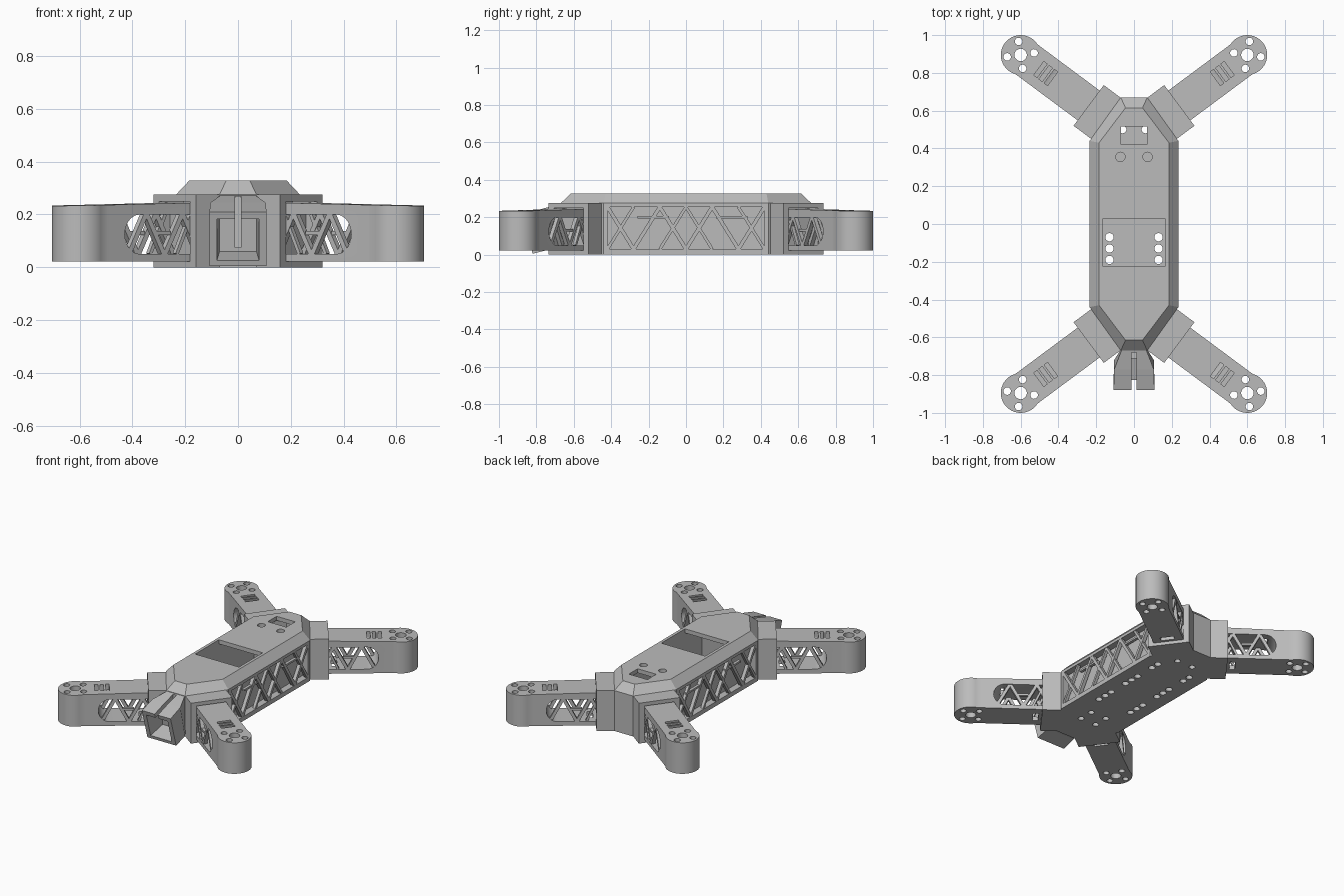
import bpy, bmesh
from math import sin, cos, pi, radians
from mathutils import Matrix, Vector

if "Cube" in bpy.data.objects:
    bpy.data.objects.remove(bpy.data.objects["Cube"])

grey = bpy.data.materials.new("light_grey_plastic")
grey.use_nodes = True
grey.diffuse_color = (0.5, 0.5, 0.5, 1)
grey.node_tree.nodes["Principled BSDF"].inputs["Base Color"].default_value = (0.5, 0.5, 0.5, 1)


def loft(bm, rings):
    """Closed solid through rings of equal point count."""
    vs = [[bm.verts.new(p) for p in r] for r in rings]
    n = len(vs[0])
    faces = [bm.faces.new(vs[0][::-1]), bm.faces.new(vs[-1])]
    for a, b in zip(vs, vs[1:]):
        faces += [bm.faces.new((a[i], a[(i + 1) % n], b[(i + 1) % n], b[i])) for i in range(n)]
    bmesh.ops.recalc_face_normals(bm, faces=faces)


def flat(pts, z):
    return [(x, y, z) for x, y in pts]


def prism(bm, pts, z0, z1):
    loft(bm, [flat(pts, z0), flat(pts, z1)])


def box(bm, x0, x1, y0, y1, z0, z1):
    prism(bm, [(x0, y0), (x1, y0), (x1, y1), (x0, y1)], z0, z1)


def cyl(bm, x, y, r, z0, z1, n=20):
    prism(bm, [(x + r * cos(2 * pi * i / n), y + r * sin(2 * pi * i / n)) for i in range(n)], z0, z1)


def bar(bm, p, q, normal, width, thick):
    """Flat strut from p to q lying in the plane with this normal."""
    p, q, nrm = Vector(p), Vector(q), Vector(normal)
    side = (q - p).cross(nrm).normalized() * width / 2
    nrm = nrm * thick / 2
    loft(bm, [[c + side + nrm, c - side + nrm, c - side - nrm, c + side - nrm] for c in (p, q)])


def make(name, bm, matrix=None):
    if matrix:
        bm.transform(matrix)
    me = bpy.data.meshes.new(name)
    bm.to_mesh(me)
    bm.free()
    ob = bpy.data.objects.new(name, me)
    bpy.context.collection.objects.link(ob)
    me.materials.append(grey)
    return ob


def activate(ob):
    bpy.ops.object.select_all(action='DESELECT')
    ob.select_set(True)
    bpy.context.view_layer.objects.active = ob


def cut(ob, bm, matrix=None):
    cutter = make("cutter", bm, matrix)
    cutter.hide_render = True
    activate(ob)
    mod = ob.modifiers.new("cut", 'BOOLEAN')
    mod.operation, mod.solver, mod.object = 'DIFFERENCE', 'EXACT', cutter
    bpy.ops.object.modifier_apply(modifier=mod.name)
    bpy.data.objects.remove(cutter)


def mirror(ob, x=True, y=True):
    activate(ob)
    mod = ob.modifiers.new("mirror", 'MIRROR')
    mod.use_axis = (x, y, False)
    mod.use_mirror_merge = False
    bpy.ops.object.modifier_apply(modifier=mod.name)


def octagon(w, l, end_w, end_l):
    q = [(w, l), (end_w, end_l)]
    h = q + [(-x, y) for x, y in q[::-1]]
    return h + [(-x, -y) for x, y in h]


# Body shell: long octagon with a chamfered lid
bm = bmesh.new()
outer = octagon(0.235, 0.44, 0.07, 0.67)
loft(bm, [flat(outer, 0), flat(outer, 0.275), flat(octagon(0.185, 0.43, 0.045, 0.615), 0.328)])
body = make("body_shell", bm)

# Hollow inside and side recesses
bm = bmesh.new()
prism(bm, octagon(0.165, 0.41, 0.04, 0.58), 0.025, 0.3)
for s in (-1, 1):
    box(bm, *sorted((s * 0.19, s * 0.3)), -0.42, 0.42, 0.03, 0.255)
cut(body, bm)

# Battery opening, lid holes, floor holes and cable slots
bm = bmesh.new()
box(bm, -0.165, 0.165, -0.225, 0.03, 0.2, 0.4)
box(bm, -0.07, 0.07, 0.42, 0.515, 0.2, 0.4)
for s in (-1, 1):
    cyl(bm, s * 0.072, 0.355, 0.025, 0.2, 0.4)
    for y in (-0.19, -0.13, -0.07, 0.07, 0.13, 0.19, 0.33, 0.39):
        cyl(bm, s * 0.13, y, 0.022, -0.1, 0.1)
    for y in (-0.45, -0.35, 0.5):
        cyl(bm, s * 0.06, y, 0.02, -0.1, 0.1)
cut(body, bm)

# Side trusses in the recesses
bm = bmesh.new()
X, lo, hi, n = 0.222, 0.03, 0.255, 6
step = 0.84 / n
for i in range(n):
    a, b = -0.42 + i * step, -0.42 + (i + 1) * step
    z0, z1 = (hi, lo) if i % 2 == 0 else (lo, hi)
    bar(bm, (X, a, z0), (X, b, z1), (1, 0, 0), 0.02, 0.024)
    if i % 3 != 1:
        bar(bm, (X, a, z1), (X, b, z0), (1, 0, 0), 0.016, 0.02)
    else:
        bar(bm, (X, a + 0.02, 0.2), (X, b + 0.05, 0.2), (1, 0, 0), 0.012, 0.02)
mirror(make("side_truss", bm), y=False)

# Arm frame: local x runs outward, origin at the motor centre
place = Matrix.Translation((0.6, 0.895, 0)) @ Matrix.Rotation(radians(36.6), 4, 'Z')
R, H, ROOT = 0.105, 0.098, -0.56
arc = [(R * cos(t), R * sin(t)) for t in [radians(-110 + 220 * i / 32) for i in range(33)]]
outline = [(ROOT, -H), (-0.06, -H)] + arc + [(-0.06, H), (ROOT, H)]
bm = bmesh.new()
loft(bm, [flat(outline, 0.022), [(x, y, 0.235 - 0.02 * x) for x, y in outline]])
arm = make("arm", bm, place)

# Arm window with a rounded outer end
bm = bmesh.new()
prof = [(-0.5, 0.05)] + [(-0.21 + 0.07 * sin(t), 0.125 - 0.075 * cos(t))
                         for t in [pi * i / 10 for i in range(11)]] + [(-0.5, 0.2)]
loft(bm, [[(x, y, z) for x, z in prof] for y in (-0.2, 0.2)])
cut(arm, bm, place)

# Motor screw holes, vent slots and underside slot
bm = bmesh.new()
cyl(bm, 0, 0, 0.033, -0.1, 0.4)
for k in range(4):
    t = pi / 4 + k * pi / 2
    cyl(bm, 0.072 * cos(t), 0.072 * sin(t), 0.02, -0.1, 0.4, 16)
for u in (-0.2, -0.165, -0.13):
    box(bm, u - 0.011, u + 0.011, -0.045, 0.045, 0.19, 0.3)
box(bm, -0.43, -0.395, -0.045, 0.045, -0.1, 0.08)
cut(arm, bm, place)

# Arm trusses on both faces
bm = bmesh.new()
for v in (-0.084, 0.084):
    for i in range(4):
        a, b = -0.5 + i * 0.085, -0.5 + (i + 1) * 0.085
        z0, z1 = (0.045, 0.205) if i % 2 == 0 else (0.205, 0.045)
        bar(bm, (a, v, z0), (b, v, z1), (0, 1, 0), 0.02, 0.024)
    bar(bm, (-0.46, v, 0.2), (-0.39, v, 0.05), (0, 1, 0), 0.014, 0.02)
    bar(bm, (-0.36, v, 0.13), (-0.28, v, 0.13), (0, 1, 0), 0.014, 0.02)
mirror(make("arm_truss", bm, place))

# Collar sleeves joining the arms to the body
bm = bmesh.new()
for z0, z1 in ((0, 0.022), (0.25, 0.275)):
    box(bm, -0.59, -0.4485, -0.134, 0.134, z0, z1)
for s in (-1, 1):
    box(bm, -0.59, -0.4485, *sorted((s * H, s * 0.134)), 0.022, 0.25)
mirror(make("arm_collar", bm, place))

mirror(arm)
bpy.ops.object.shade_smooth_by_angle(angle=radians(30))


# Flared camera hood at the front, tipped slightly down
def section(w, top, bottom):
    return [(-w, *bottom), (w, *bottom), (w, *top), (-w, *top)]


bm = bmesh.new()
loft(bm, [section(0.055, (-0.64, 0.28), (-0.64, 0.03)),
          section(0.105, (-0.77, 0.245), (-0.72, 0.03)),
          section(0.108, (-0.88, 0.21), (-0.82, 0.005))])
hood = make("camera_hood", bm)
bm = bmesh.new()
loft(bm, [section(0.07, (-0.73, 0.2), (-0.71, 0.06)),
          section(0.086, (-0.95, 0.173), (-0.9, 0.005))])
cut(hood, bm)
bm = bmesh.new()
box(bm, -0.012, 0.012, -0.95, -0.68, 0.075, 0.35)
cut(hood, bm)
